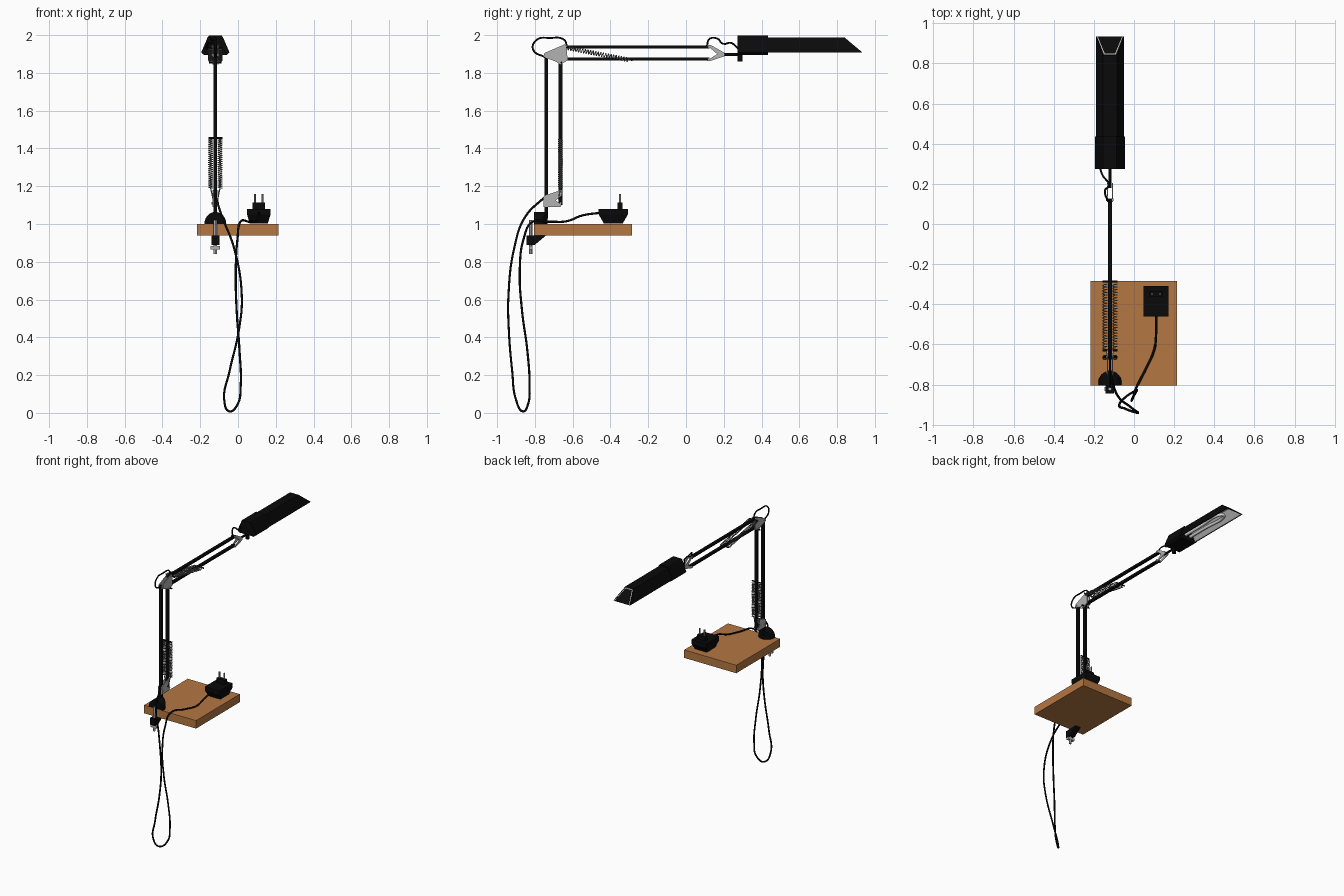
import bpy, bmesh, math
from mathutils import Vector

default = bpy.data.objects.get("Cube")
if default:
    bpy.data.objects.remove(default)


def material(name, *rgb):
    mat = bpy.data.materials.new(name)
    mat.use_nodes = True
    mat.diffuse_color = (*rgb, 1)
    shader = next(n for n in mat.node_tree.nodes if n.type == 'BSDF_PRINCIPLED')
    shader.inputs["Base Color"].default_value = (*rgb, 1)
    return mat


BLACK = material("black", .003, .003, .003)
METAL = material("light metal", .45, .45, .45)
STEEL = material("spring steel", .2, .2, .2)
WOOD = material("wood", .46, .185, .055)
GLASS = material("white tube", .7, .7, .7)
CX = -.12  # centre plane of the lamp


def finish(name, bm, mat, smooth=False):
    bmesh.ops.recalc_face_normals(bm, faces=bm.faces)
    mesh = bpy.data.meshes.new(name)
    bm.to_mesh(mesh)
    bm.free()
    mesh.materials.append(mat)
    obj = bpy.data.objects.new(name, mesh)
    bpy.context.collection.objects.link(obj)
    if smooth:
        bpy.ops.object.select_all(action='DESELECT')
        obj.select_set(True)
        bpy.context.view_layer.objects.active = obj
        bpy.ops.object.shade_smooth_by_angle()
    return obj


def loft(name, rings, mat):
    """Skin a list of equal-length point rings and cap both ends."""
    bm = bmesh.new()
    rows = [[bm.verts.new(p) for p in ring] for ring in rings]
    count = len(rows[0])
    for a, b in zip(rows, rows[1:]):
        for i in range(count):
            j = (i + 1) % count
            bm.faces.new((a[i], a[j], b[j], b[i]))
    bm.faces.new(rows[0])
    bm.faces.new(rows[-1])
    return finish(name, bm, mat)


def plate(name, profile, x, thickness, mat):
    """Extrude a (y, z) profile along x."""
    return loft(name, [[(x + s * thickness / 2, y, z) for y, z in profile] for s in (-1, 1)], mat)


def box(name, lo, hi, mat):
    profile = [(lo[1], lo[2]), (hi[1], lo[2]), (hi[1], hi[2]), (lo[1], hi[2])]
    return plate(name, profile, (lo[0] + hi[0]) / 2, hi[0] - lo[0], mat)


def rod(name, start, end, radius, mat, sides=12):
    start, end = Vector(start), Vector(end)
    axis = end - start
    bm = bmesh.new()
    bmesh.ops.create_cone(bm, cap_ends=True, segments=sides, radius1=radius,
                          radius2=radius, depth=axis.length)
    bmesh.ops.transform(bm, matrix=axis.to_track_quat('Z', 'Y').to_matrix().to_4x4(), verts=bm.verts)
    bmesh.ops.translate(bm, vec=(start + end) / 2, verts=bm.verts)
    return finish(name, bm, mat, True)


def wire(name, points, radius, mat, kind='BEZIER', sides=2):
    """Round wire through the points, turned into a mesh."""
    curve = bpy.data.curves.new(name, 'CURVE')
    curve.dimensions = '3D'
    curve.bevel_depth = radius
    curve.bevel_resolution = sides
    curve.resolution_u = 8
    curve.use_fill_caps = True
    spline = curve.splines.new(kind)
    knots = spline.bezier_points if kind == 'BEZIER' else spline.points
    knots.add(len(points) - 1)
    for knot, p in zip(knots, points):
        if kind == 'BEZIER':
            knot.co = p
            knot.handle_left_type = knot.handle_right_type = 'AUTO'
        else:
            knot.co = (*p, 1)
    curve.materials.append(mat)
    obj = bpy.data.objects.new(name, curve)
    bpy.context.collection.objects.link(obj)
    bpy.ops.object.select_all(action='DESELECT')
    obj.select_set(True)
    bpy.context.view_layer.objects.active = obj
    bpy.ops.object.convert(target='MESH')
    return bpy.context.object


def spring(name, start, end, coils=24, radius=.011, steps=10):
    start, end = Vector(start), Vector(end)
    axis = end - start
    side = Vector((1, 0, 0))
    other = axis.normalized().cross(side)
    points = []
    for i in range(coils * steps + 1):
        a = math.tau * i / steps
        points.append(start + axis * i / (coils * steps)
                      + radius * (side * math.cos(a) + other * math.sin(a)))
    wire(name, points, .0025, STEEL, 'POLY', 1)


def cross_pin(name, y, z, half=.037, radius=.005, mat=BLACK):
    rod(name, (CX - half, y, z), (CX + half, y, z), radius, mat)


# Wooden board
box("board", (-.218, -.805, .94), (.215, -.285, 1), WOOD)

# Rounded clamp base: half round from the front and from above
R, BACK = .058, -.805
layers = []
for k in range(9):
    h = R * math.sin(math.radians(k * 10))
    w = R * math.cos(math.radians(k * 10))
    arc = [w * math.cos(math.pi * i / 16) for i in range(17)]
    layers.append([(CX + x, BACK + .015 + math.sqrt(max(R * R - x * x, 0)), 1 + h * 1.1) for x in arc]
                  + [(CX - w, BACK, 1 + h * 1.1), (CX + w, BACK, 1 + h * 1.1)])
loft("clamp_base", layers, BLACK)
plate("clamp_jaw", [(-.845, .94), (-.74, .94), (-.8, .89), (-.845, .89)], CX, .042, BLACK)
rod("clamp_screw", (CX, -.822, .84), (CX, -.822, 1.02), .009, METAL)
box("wing_nut", (CX - .026, -.832, .866), (CX + .026, -.812, .884), METAL)

# Parallel arms
H = .01
for label, y, low, high in (("rear", -.74, 1.03, 1.9), ("front", -.665, 1.1, 1.87)):
    box("lower_arm_" + label, (CX - H, y - H, low), (CX + H, y + H, high), BLACK)
for label, z in (("top", 1.937), ("bottom", 1.873)):
    box("upper_arm_" + label, (CX - H, -.66, z - .008), (CX + H, .125, z + .008), BLACK)

# Paired metal joint plates with pins
foot = [(-.755, 1.145), (-.735, 1.155), (-.66, 1.18), (-.66, 1.15), (-.69, 1.125),
        (-.66, 1.1), (-.665, 1.09), (-.755, 1.09)]
elbow = [(-.755, 1.885), (-.75, 1.905), (-.645, 1.95), (-.63, 1.945),
         (-.628, 1.865), (-.665, 1.845), (-.69, 1.86)]
wrist = [(.11, 1.948), (.13, 1.948), (.205, 1.906), (.205, 1.888), (.13, 1.864), (.11, 1.864), (.165, 1.9)]
for label, s in (("left", 1), ("right", -1)):
    for joint, profile in (("foot", foot), ("elbow", elbow), ("wrist", wrist)):
        plate(joint + "_plate_" + label, profile, CX + s * .013, .005, METAL)
for label, y, z in (("foot_rear", -.74, 1.11), ("foot_front", -.665, 1.11), ("elbow_rear", -.74, 1.893),
                    ("elbow_front", -.665, 1.86), ("elbow_top", -.645, 1.937),
                    ("wrist_top", .12, 1.937), ("wrist_bottom", .12, 1.873)):
    cross_pin(label + "_bolt", y, z, .019, .006, METAL)

# Tension springs
for label, s in (("left", 1), ("right", -1)):
    x = CX + s * .025
    spring("lower_spring_" + label, (x, -.665, 1.19), (x, -.665, 1.45))
    wire("lower_hook_" + label, [(x, -.665, 1.19), (CX + s * .012, -.675, 1.13)], .003, STEEL)
    spring("upper_spring_" + label, (x, -.625, 1.932), (x, -.3, 1.868))
cross_pin("lower_spring_pin", -.665, 1.455)
cross_pin("upper_spring_pin", -.287, 1.867)
cross_pin("elbow_spring_pin", -.63, 1.934)
cross_pin("elbow_lower_pin", -.66, 1.855, .033)

# Wrist rod and head pivot
rod("wrist_rod", (CX, .18, 1.897), (CX, .29, 1.897), .008, BLACK)
rod("head_pivot", (CX, .286, 1.86), (CX, .286, 1.92), .014, BLACK)

# Lamp head: solid housing and hollow shade with a slanted tip
housing = [(-.06, 1.895), (.06, 1.895), (.075, 1.908), (.04, 1.99), (.034, 1.997),
           (-.034, 1.997), (-.04, 1.99), (-.075, 1.908)]
loft("head_housing", [[(CX + x, y, z) for x, z in housing] for y in (.273, .435)], BLACK)


def channel(top, bottom, roof, wall):
    outer = [(-bottom, 1.907), (-top, roof), (top, roof), (bottom, 1.907)]
    inner = [(bottom - wall, 1.907), (top - wall, roof - wall),
             (wall - top, roof - wall), (wall - bottom, 1.907)]
    return outer + inner


def slant(z):
    return .84 + (1.987 - z) * 1.19


def head_shell(name, section, mat):
    loft(name, [[(CX + x, .43, z) for x, z in section],
                [(CX + x, slant(z), z) for x, z in section]], mat)


head_shell("shade", channel(.035, .07, 1.987, .005), BLACK)
head_shell("reflector", channel(.03, .065, 1.982, .004), METAL)
tip = [(-.068, 1.907), (-.035, 1.987), (.035, 1.987), (.068, 1.907)]
loft("shade_tip", [[(CX + x, slant(z) - d, z) for x, z in tip] for d in (.008, 0)], BLACK)
wire("lamp_tube", [(CX + s * .02, y, 1.932) for s, y in
                   ((-1, .43), (-1, .6), (-1, .79), (0, .81), (1, .79), (1, .6), (1, .43))], .011, GLASS)

# Power cable: hanging loop, then across the board to the plug
hanging = [(-.12, -.74, 1.15), (-.085, -.85, 1.04), (-.02, -.91, .87), (.02, -.94, .62),
           (.005, -.938, .44), (-.045, -.92, .22), (-.073, -.9, .07), (-.045, -.865, .008),
           (0, -.835, .05), (.014, -.828, .14), (.008, -.84, .33), (-.007, -.868, .54),
           (-.012, -.88, .76), (-.003, -.86, .92), (.012, -.815, 1.01), (.06, -.72, 1.012),
           (.1, -.63, 1.015), (.11, -.55, 1.045), (.11, -.45, 1.06)]
wire("power_cable", hanging, .006, BLACK)
wire("elbow_cable", [(CX, -.74, 1.88), (CX, -.81, 1.925), (CX, -.79, 1.975), (CX, -.72, 1.985),
                     (CX, -.645, 1.975), (CX, -.63, 1.94)], .005, BLACK)
wire("wrist_cable", [(CX, .11, 1.94), (-.135, .125, 1.98), (-.145, .165, 1.982), (-.125, .195, 1.955),
                     (-.155, .24, 1.958), (-.17, .28, 1.925)], .005, BLACK)

# Plug with tapered underside, collar and prongs
px, py = .11, -.385
loft("plug_body", [[(px + sx * w, py + sy * d, z) for sx, sy in ((-1, -1), (1, -1), (1, 1), (-1, 1))]
                   for w, d, z in ((.048, .05, 1.003), (.062, .077, 1.05), (.062, .077, 1.08))], BLACK)
box("plug_collar", (px - .034, -.362, 1.08), (px + .034, -.336, 1.115), BLACK)
for label, s in (("left", 1), ("right", -1)):
    rod("prong_" + label, (px + s * .02, -.349, 1.11), (px + s * .02, -.349, 1.16), .006, STEEL)
